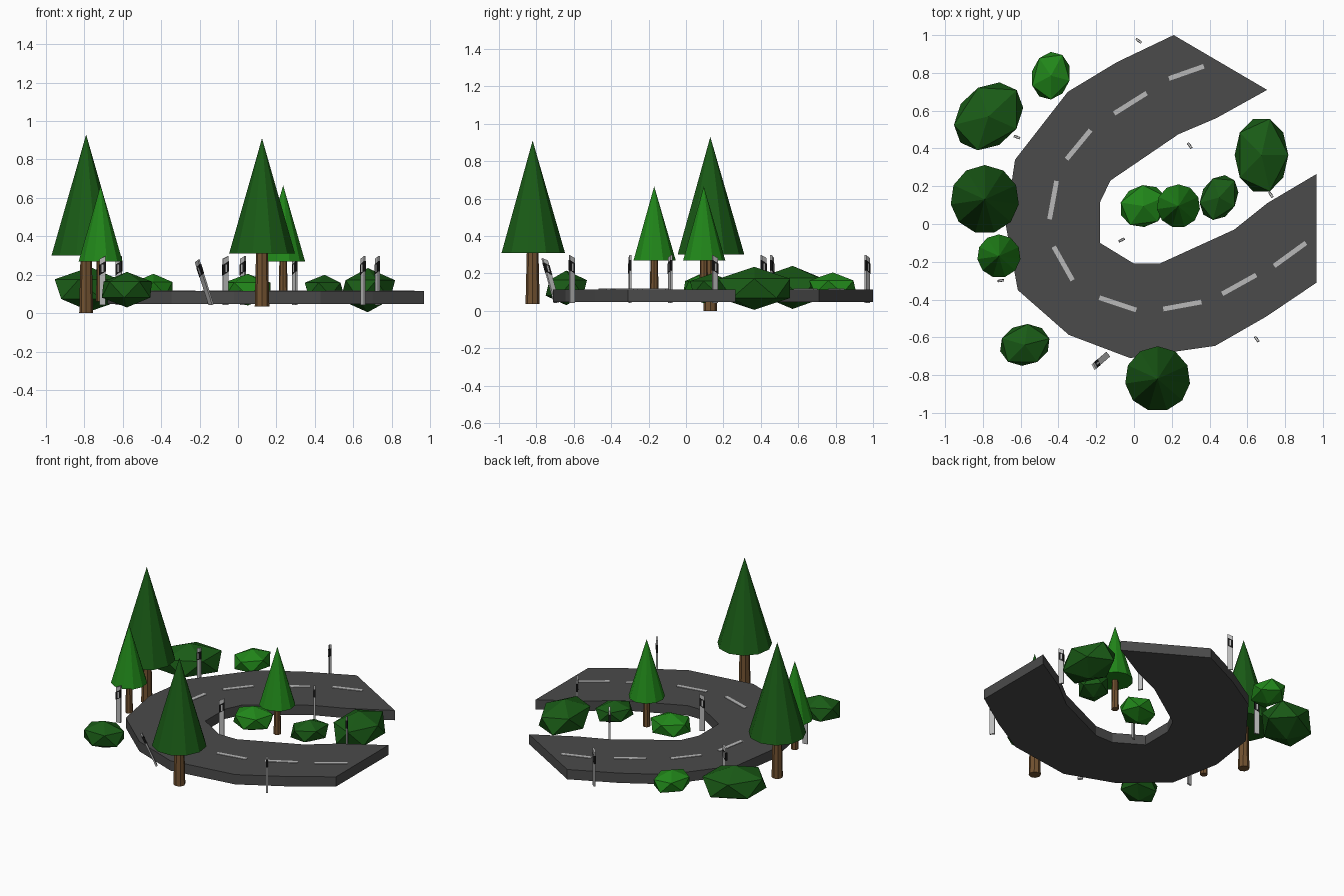
import bpy, bmesh
from math import atan2, pi
from mathutils import Matrix, Vector

if "Cube" in bpy.data.objects:
    bpy.data.objects.remove(bpy.data.objects["Cube"])


def mat(name, r, g, b):
    m = bpy.data.materials.new(name)
    m.diffuse_color = (r, g, b, 1)
    m.use_nodes = True
    m.node_tree.nodes["Principled BSDF"].inputs["Base Color"].default_value = m.diffuse_color
    return m


ASPHALT = mat("asphalt", 0.07, 0.07, 0.07)
PAINT = mat("road_paint", 0.48, 0.48, 0.48)
WHITE = mat("post_grey", 0.5, 0.5, 0.5)
BLACK = mat("post_black", 0.01, 0.01, 0.01)
DARK = mat("dark_green", 0.01, 0.105, 0.008)
LIGHT = mat("light_green", 0.015, 0.24, 0.01)
BARK = mat("bark", 0.17, 0.085, 0.03)


def finish(name, bm, material):
    bmesh.ops.recalc_face_normals(bm, faces=bm.faces[:])
    me = bpy.data.meshes.new(name)
    bm.to_mesh(me)
    bm.free()
    me.materials.append(material)
    ob = bpy.data.objects.new(name, me)
    bpy.context.collection.objects.link(ob)
    return ob


def cone(name, x, y, z0, z1, r0, r1, sides, material):
    bm = bmesh.new()
    bmesh.ops.create_cone(bm, cap_ends=True, segments=sides, radius1=r0, radius2=r1,
                          depth=z1 - z0, matrix=Matrix.Translation((x, y, (z0 + z1) / 2)))
    finish(name, bm, material)


def slab(name, profile, thick, matrix, material):
    """Extrude a local x/z profile along local y."""
    bm = bmesh.new()
    rows = [[bm.verts.new(matrix @ Vector((u, s * thick / 2, z))) for u, z in profile]
            for s in (-1, 1)]
    n = len(profile)
    bm.faces.new(rows[0])
    bm.faces.new(rows[1])
    for i in range(n):
        j = (i + 1) % n
        bm.faces.new((rows[0][i], rows[0][j], rows[1][j], rows[1][i]))
    finish(name, bm, material)


# Road: paired outer and inner edge points swept as a slab
outer = [(.21, 1), (-.09, .857), (-.35, .70), (-.63, .34), (-.68, 0), (-.615, -.35),
         (-.345, -.587), (-.02, -.71), (.43, -.645), (.70, -.49), (.967, -.31)]
inner = [(.705, .71), (.435, .56), (.235, .475), (-.125, .23), (-.18, .115), (-.18, -.10),
         (0, -.21), (.135, -.21), (.53, -.03), (.705, .11), (.967, .265)]
Z0, Z1 = 0.047, 0.115
bm = bmesh.new()
sections = [[bm.verts.new((*p, z)) for p, z in ((o, Z0), (o, Z1), (i, Z1), (i, Z0))]
            for o, i in zip(outer, inner)]
for a, b in zip(sections, sections[1:]):
    for k in range(4):
        bm.faces.new((a[k], a[(k + 1) % 4], b[(k + 1) % 4], b[k]))
bm.faces.new(sections[0])
bm.faces.new(sections[-1])
finish("road", bm, ASPHALT)

# Centre line dashes
dashes = [(.185, .77, .37, .835), (-.105, .585, .067, .693), (-.357, .343, -.23, .497),
          (-.447, .025, -.41, .228), (-.425, -.12, -.325, -.298), (-.183, -.39, .012, -.455),
          (.155, -.45, .357, -.413), (.467, -.37, .647, -.27), (.742, -.222, .91, -.1)]
for i, (x0, y0, x1, y1) in enumerate(dashes):
    a, b = Vector((x0, y0, Z1)), Vector((x1, y1, Z1))
    h = (b - a).length / 2
    m = Matrix.Translation((a + b) / 2) @ Matrix.Rotation(atan2(y1 - y0, x1 - x0), 4, 'Z')
    slab(f"road_dash_{i}", [(-h, -.004), (h, -.004), (h, .003), (-h, .003)], .025, m, PAINT)

# Trees: x, y, ground z, crown base z, top z, crown radius, trunk radius, colour
trees = [(-.79, .13, 0, .30, .93, .182, .036, DARK), (-.715, -.17, .06, .27, .665, .115, .024, LIGHT),
         (.125, -.82, .035, .31, .91, .173, .038, DARK), (.235, .095, .065, .27, .665, .115, .024, LIGHT)]
for i, (x, y, g, base, top, r, tr, c) in enumerate(trees):
    cone(f"tree_trunk_{i}", x, y, g, base + .04, tr, tr * .8, 8, BARK)
    cone(f"tree_crown_{i}", x, y, base, top, r, 0, 11, c)

# Bushes: x, y, z range, half sizes, turn, colour
bushes = [(-.44, .785, .05, .205, .108, .135, -.25, LIGHT), (-.77, .57, .01, .24, .215, .165, .75, DARK),
          (-.578, -.64, .03, .215, .142, .115, .25, DARK), (.675, .365, .005, .235, .15, .213, 0, DARK),
          (.05, .095, .04, .205, .135, .115, .4, LIGHT), (.45, .14, .05, .2, .1, .132, -.5, DARK)]
for i, (x, y, z0, z1, a, b, turn, c) in enumerate(bushes):
    bm = bmesh.new()
    m = (Matrix.Translation((x, y, (z0 + z1) / 2)) @ Matrix.Rotation(turn, 4, 'Z')
         @ Matrix.Diagonal((a * 1.06, b * 1.06, (z1 - z0) / 2, 1)))
    bmesh.ops.create_icosphere(bm, subdivisions=1, radius=1, matrix=m)
    finish(f"bush_{i}", bm, c)


# Roadside marker posts with a slanted black band and a small reflector
def post(i, m):
    w = .016
    slab(f"marker_post_{i}", [(-w, 0), (w, 0), (w, .255), (-w, .24)], .011, m, WHITE)
    slab(f"marker_band_{i}", [(-w - .001, .155), (w + .001, .175), (w + .001, .23), (-w - .001, .21)],
         .013, m, BLACK)
    slab(f"marker_reflector_{i}", [(-.005, .172), (.005, .172), (.005, .212), (-.005, .212)],
         .015, m, WHITE)


posts = [(.025, .97, -.7), (-.62, .46, -.35), (.295, .415, -.95), (.725, .155, -1.0),
         (-.065, -.085, .45), (-.705, -.30, .15), (.65, -.61, -.95)]
for i, (x, y, turn) in enumerate(posts):
    post(i, Matrix.Translation((x, y, .042)) @ Matrix.Rotation(turn, 4, 'Z'))

# The knocked, leaning post
lean = Vector((0, 0, 1)).rotation_difference(Vector((-.075, -.065, .235))).to_matrix().to_4x4()
post(7, Matrix.Translation((-.14, -.692, .045)) @ lean @ Matrix.Rotation(-pi / 3.5, 4, 'Z'))
